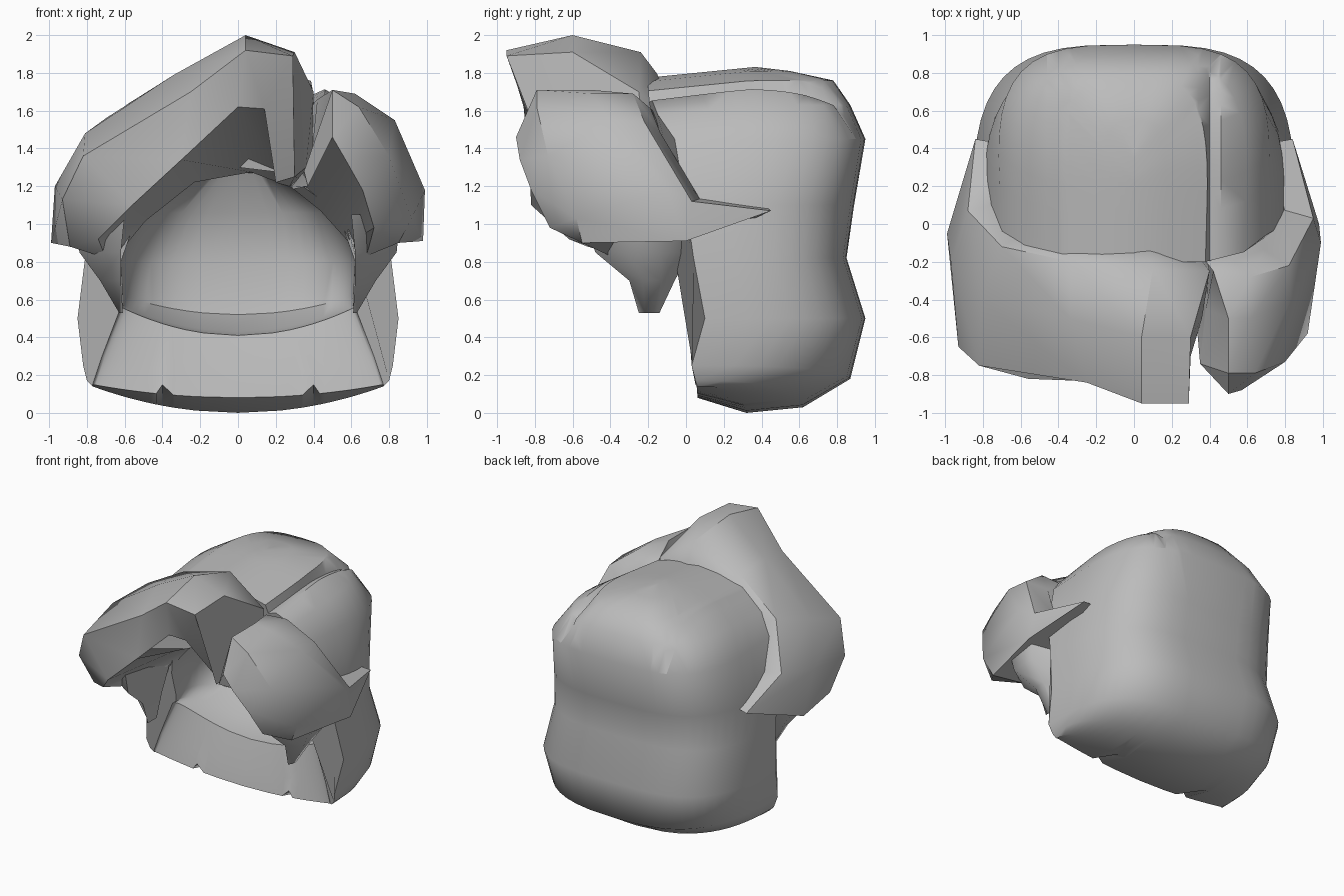
import bpy, bmesh, math
from mathutils import Vector

if "Cube" in bpy.data.objects:
    bpy.data.objects.remove(bpy.data.objects["Cube"])

# One flat grey for the whole piece
grey = bpy.data.materials.new("soft grey")
grey.use_nodes = True
colour = (.5, .5, .5, 1)
grey.diffuse_color = colour
grey.node_tree.nodes["Principled BSDF"].inputs["Base Color"].default_value = colour


def finish(bm, name, angle):
    bmesh.ops.remove_doubles(bm, verts=bm.verts, dist=.001)
    bmesh.ops.recalc_face_normals(bm, faces=bm.faces)
    mesh = bpy.data.meshes.new(name)
    bm.to_mesh(mesh)
    bm.free()
    mesh.materials.append(grey)
    obj = bpy.data.objects.new(name, mesh)
    bpy.context.collection.objects.link(obj)
    bpy.ops.object.select_all(action='DESELECT')
    obj.select_set(True)
    bpy.context.view_layer.objects.active = obj
    bpy.ops.object.shade_smooth_by_angle(angle=math.radians(angle))


def loft(rows, closed):
    """Skin a list of point rows; closed rows become a capped tube."""
    bm = bmesh.new()
    grid = [[bm.verts.new(p) for p in row] for row in rows]
    count = len(grid[0])
    for a, b in zip(grid, grid[1:]):
        for i in range(count if closed else count - 1):
            j = (i + 1) % count
            bm.faces.new((a[i], a[j], b[j], b[i]))
    if closed:
        bm.faces.new(grid[0])
        bm.faces.new(grid[-1])
    else:
        for side in (0, -1):
            bm.faces.new([row[side] for row in grid])
    return bm


# Back shell: horseshoe rings from the cavity ceiling, down the cavity wall and
# floor, over the front collar and lip, then up the outside to the crown
def horseshoe(z, lift, width, front, back, steps=24):
    row = []
    for i in range(steps + 1):
        t = math.pi * i / steps
        c, s = math.cos(t), max(math.sin(t), 0)
        x = math.copysign(abs(c) ** .6, c) if abs(c) > .001 else 0
        taper = 1 - .16 * (1 - s) if z > 1.3 else 1
        row.append((width * x * taper, front + (back - front) * s ** .65,
                    z + lift * x * x))
    return row


rings = [
    (1.3, 0, 0, -.1, .3),
    (1.27, 0, .25, -.1, .48),
    (1.06, 0, .53, -.05, .58),
    (.8, 0, .62, .06, .62),
    (.52, .1, .61, .1, .56),
    (.43, .14, .61, .1, .35),
    (.41, .15, .62, .07, .16),
    (.2, .1, .72, .06, .09),
    (.08, .07, .77, .05, .06),
    (0, .14, .77, .06, .32),
    (.03, .14, .8, .05, .62),
    (.18, .07, .82, .03, .87),
    (.5, 0, .85, .1, .95),
    (.82, 0, .81, .04, .85),
    (1.1, 0, .8, 0, .89),
    (1.45, 0, .83, -.06, .95),
    (1.63, 0, .69, -.15, .87),
    (1.76, 0, .45, -.2, .78),
    (1.81, 0, .2, -.2, .55),
    (1.83, 0, 0, -.2, .38),
]
bm = loft([horseshoe(*r) for r in rings], False)

# Parting groove in the crown and two small notches in the bottom lip
part = .4
for x in (part - .06, part, part + .06):
    for side in (1, -1):
        geom = set()
        for f in bm.faces:
            mid = f.calc_center_median()
            if mid.z > 1.5 or (mid.z < .2 and mid.y < .3):
                geom.update([f, *f.edges, *f.verts])
        bmesh.ops.bisect_plane(bm, geom=list(geom), plane_co=(side * x, 0, 0),
                               plane_no=(1, 0, 0))
for v in bm.verts:
    if v.co.z > 1.5:
        v.co.z -= .1 * max(0, .35 - v.co.y)
        if abs(v.co.x - part) < .001:
            v.co.z -= .25 * (v.co.z - 1.5)
    elif abs(abs(v.co.x) - part) < .001 and v.co.z < .14 and v.co.y < .1:
        v.co.z += .05
finish(bm, "back_hair_shell", 48)


# Fringe: each station holds inner front, front rim, ridge and back rim points;
# a band steps down to the crown and an inner edge meets the cavity
def fringe(name, stations):
    rows = []
    for s in stations:
        row = [Vector(p) for p in s]
        rim = row[-1]
        x = .7 * rim.x
        row.append(rim.lerp(Vector((0, .3, 1.2)), .16))
        row.append(Vector((x, .08, 1.28 - 1.1 * x * x)))
        rows.append(row)
    finish(loft(rows, True), name, 46)


fringe("right_fringe", [
    [(.2, -.55, 1.22), (.3, -.7, 1.25), (.36, -.5, 1.3), (.39, -.2, 1.25)],
    [(.14, -.85, 1.61), (.29, -.95, 1.89), (.3, -.6, 1.91), (.4, -.25, 1.7)],
    [(0, -.86, 1.62), (.04, -.95, 1.92), (.04, -.6, 2), (.1, -.24, 1.91)],
    [(-.3, -.83, 1.34), (-.25, -.84, 1.7), (-.34, -.5, 1.79), (-.33, -.2, 1.78)],
    [(-.56, -.82, 1.1), (-.82, -.75, 1.36), (-.81, -.4, 1.48), (-.7, -.12, 1.56)],
    [(-.74, -.62, .92), (-.93, -.65, 1.13), (-.97, -.2, 1.2), (-.88, .07, 1.25)],
    [(-.7, -.3, .82), (-.89, -.52, .88), (-.99, -.05, .9), (-.84, .45, 1.07)],
])
fringe("left_fringe", [
    [(.37, -.6, 1.2), (.35, -.74, 1.28), (.38, -.45, 1.28), (.4, -.2, 1.25)],
    [(.5, -.9, 1.46), (.5, -.79, 1.71), (.5, -.5, 1.71), (.42, -.25, 1.66)],
    [(.57, -.88, 1.34), (.64, -.79, 1.62), (.62, -.5, 1.69), (.62, -.28, 1.69)],
    [(.66, -.82, 1.18), (.8, -.73, 1.36), (.83, -.4, 1.55), (.82, -.22, 1.54)],
    [(.72, -.72, .98), (.92, -.58, 1.03), (.99, -.1, 1.18), (.95, .03, 1.12)],
    [(.68, -.4, .83), (.85, -.55, .9), (.98, 0, .91), (.84, .45, 1.07)],
])


# Pointed locks in front of the ears: height, inner x, outer x, front y, back y
lock = [(1.05, .6, .86, -.55, .05), (.85, .62, .84, -.48, .02),
        (.7, .62, .73, -.3, -.06), (.53, .61, .63, -.25, -.14)]
for name, side in (("left_lock", 1), ("right_lock", -1)):
    rows = [[(side * a, f, z), (side * b, f + (r - f) * .3, z),
             (side * b, r - (r - f) * .3, z), (side * a, r, z)]
            for z, a, b, f, r in lock]
    finish(loft(rows, True), name, 60)
